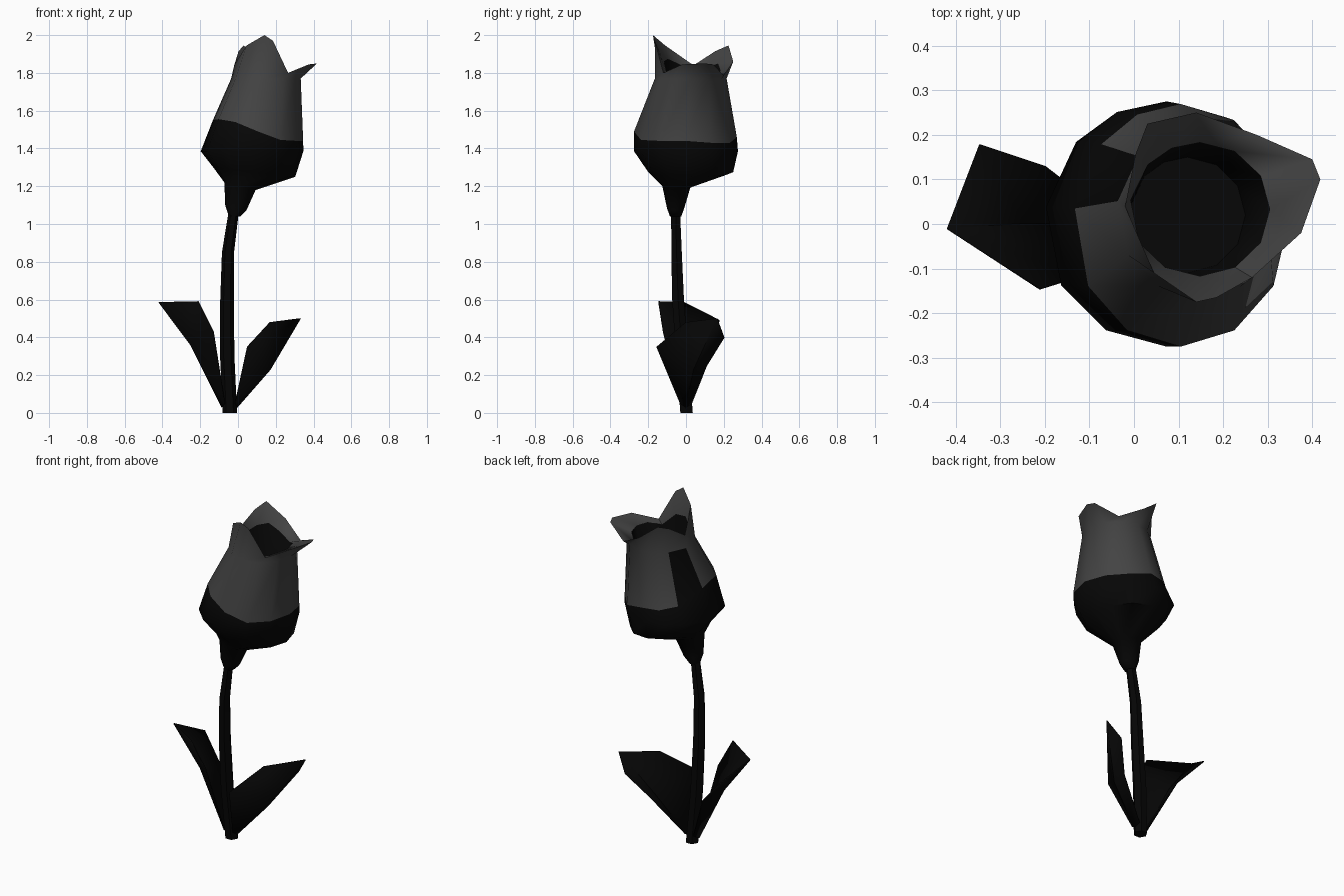
import bpy
import bmesh
from math import cos, sin, radians
from mathutils import Vector

cube = bpy.data.objects.get("Cube")
if cube:
    bpy.data.objects.remove(cube, do_unlink=True)


def material(name, value):
    mat = bpy.data.materials.new(name)
    mat.use_nodes = True
    colour = (value, value, value, 1)
    mat.diffuse_color = colour
    mat.node_tree.nodes["Principled BSDF"].inputs["Base Color"].default_value = colour
    return mat


PETAL = material("charcoal petal", 0.057)
BUD = material("black bud", 0.002)
GREENERY = material("black stem and leaf", 0.0016)

# Directions of the twelve bud columns; the last and first frame the gap between petals
COLUMNS = [radians(a) for a in (172, 210, 240, 270, 300, 330, 0, 30, 60, 90, 114, 138)]


def finish(name, bm, mats, angle=40):
    bmesh.ops.recalc_face_normals(bm, faces=bm.faces)
    mesh = bpy.data.meshes.new(name)
    bm.to_mesh(mesh)
    bm.free()
    obj = bpy.data.objects.new(name, mesh)
    bpy.context.collection.objects.link(obj)
    for mat in mats:
        mesh.materials.append(mat)
    bpy.ops.object.select_all(action="DESELECT")
    obj.select_set(True)
    bpy.context.view_layer.objects.active = obj
    bpy.ops.object.shade_smooth_by_angle(angle=radians(angle))
    return obj


def ring(x, y, z, rx, ry, tilt=0, angles=COLUMNS):
    """Ellipse of points; tilt lifts the +x side."""
    return [Vector((x + rx * cos(a), y + ry * sin(a), z + tilt * cos(a))) for a in angles]


def loft(rings, index_rule=lambda row, col: 0):
    """Join rings of equal length and cap both ends."""
    bm = bmesh.new()
    rows = [[bm.verts.new(p) for p in r] for r in rings]
    n = len(rows[0])
    for r, (low, high) in enumerate(zip(rows, rows[1:])):
        for c in range(n):
            d = (c + 1) % n
            face = bm.faces.new((low[c], low[d], high[d], high[c]))
            face.material_index = index_rule(r, c)
    for r, row in ((0, rows[0]), (len(rows) - 1, rows[-1])):
        bm.faces.new(row).material_index = index_rule(r, 0)
    return bm


# Stem: a thin bent tube
stem = [(-.043, .003, 0, .038), (-.057, -.02, .3, .038), (-.058, -.042, .6, .036),
        (-.053, -.05, .85, .032), (-.022, -.055, 1.07, .027)]
hexagon = [radians(60 * i) for i in range(6)]
finish("stem", loft([ring(x, y, z, r, r, angles=hexagon) for x, y, z, r in stem]), [GREENERY])

# Flower: uneven lower petal edge, three petal tips at the rim, then the hollow inside
petal_edge = ring(.105, -.003, 1.49, .24, .272)
for point, z in zip(petal_edge, (1.55, 1.555, 1.54, 1.49, 1.445, 1.44,
                                 1.44, 1.43, 1.43, 1.46, 1.46, 1.48)):
    point.z = z
rim = [Vector(p) for p in (
    (-.02, .04, 1.84), (.045, -.11, 1.945), (.14, -.175, 2.0), (.185, -.165, 1.97),
    (.265, -.12, 1.8), (.375, -.02, 1.845), (.418, .1, 1.85), (.4, .145, 1.845),
    (.275, .2, 1.785), (.14, .25, 1.86), (.03, .225, 1.945), (.003, .155, 1.915))]
# Inside, the dark area climbs part of the way up each tip
lip = [Vector((p.x, p.y, 1.78 + .45 * (q.z - 1.79)))
       for p, q in zip(ring(.148, .033, 1.78, .157, .15), rim)]
flower_rings = [
    ring(-.018, -.055, 1.04, .03, .03),
    ring(-.012, -.055, 1.085, .056, .046, -.014),
    ring(.01, -.05, 1.2, .083, .075, -.02),
    ring(.085, .025, 1.275, .218, .225, -.025),
    ring(.073, 0, 1.385, .273, .275),
    petal_edge,
    ring(.147, .025, 1.77, .185, .19),
    rim,
    lip,
    ring(.12, .02, 1.45, .13, .13),
]


def flower_colour(row, col):
    gap_between_petals = row == 5 and col == 11
    return 0 if row in (5, 6, 7) and not gap_between_petals else 1


finish("flower", loft(flower_rings, flower_colour), [PETAL, BUD], 60)


# Leaves: folded blades three points wide
def leaf(name, rows):
    bm = bmesh.new()
    grid = [[bm.verts.new(p) for p in row] for row in rows]
    for low, high in zip(grid, grid[1:]):
        for i in range(2):
            bm.faces.new((low[i], low[i + 1], high[i + 1], high[i]))
    obj = finish(name, bm, [GREENERY], 30)
    solid = obj.modifiers.new("thickness", "SOLIDIFY")
    solid.thickness = .006
    solid.offset = 0


leaf("right_leaf", [
    [(-.07, -.03, .05), (-.085, 0, .03), (-.07, .03, .05)],
    [(-.13, -.12, .43), (-.25, .0, .36), (-.2, .13, .33)],
    [(-.21, -.145, .59), (-.418, -.01, .585), (-.345, .178, .49)]])
leaf("left_leaf", [
    [(-.015, -.03, .05), (-.005, 0, .03), (-.015, .03, .05)],
    [(.05, -.155, .35), (.17, .04, .23), (.16, .11, .25)],
    [(.17, 0, .48), (.33, .165, .5), (.26, .203, .4)]])
